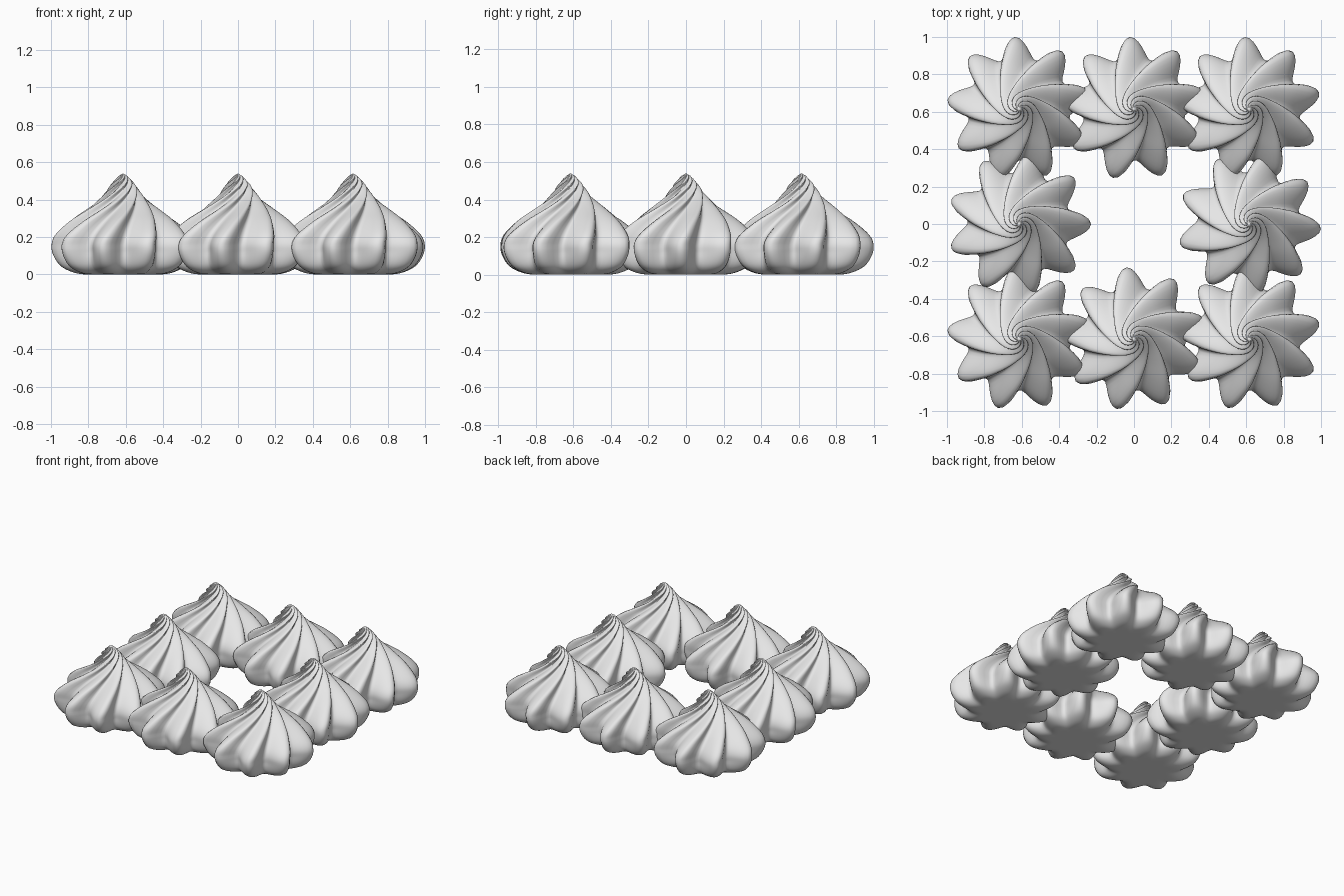
import bpy
import bmesh
import math
from mathutils import Vector

cube = bpy.data.objects.get("Cube")
if cube:
    bpy.data.objects.remove(cube, do_unlink=True)

LOBES = 9
SEGMENTS = LOBES * 12
STEPS = 4          # rings per profile span
BELLY = 0.155      # height of the widest ring
HEIGHT = 0.54

# Ridge outline of one swirl: radius, height
PROFILE = [(0.1, 0), (0.2, 0), (0.27, 0.012), (0.335, 0.045), (0.374, 0.1),
           (0.385, BELLY), (0.363, 0.212), (0.285, 0.285), (0.2, 0.345),
           (0.135, 0.395), (0.098, 0.435), (0.06, 0.488), (0.022, 0.528)]

# One soft colour for everything
cream = bpy.data.materials.new("pale_meringue")
cream.use_nodes = True
cream.diffuse_color = (0.8, 0.8, 0.8, 1)
cream.node_tree.nodes["Principled BSDF"].inputs["Base Color"].default_value = (0.8, 0.8, 0.8, 1)


def smooth_outline(points):
    """Catmull-Rom curve through the points."""
    p = [Vector(q) for q in points]
    p = [p[0]] + p + [p[-1]]
    out = []
    for a, b, c, d in zip(p, p[1:], p[2:], p[3:]):
        for i in range(STEPS):
            t = i / STEPS
            out.append(b + (c - a) * (t / 2)
                       + (2 * a - 5 * b + 4 * c - d) * (t * t / 2)
                       + (3 * b - a - 3 * c + d) * (t ** 3 / 2))
    return out + [p[-1]]


def lobe_height(angle):
    """1 on a ridge, 0 in a groove, leaning slightly to one side."""
    v = LOBES * angle + 0.15
    return 0.5 + 0.5 * math.cos(v - 0.15 * math.cos(v))


def swirl_mesh():
    bm = bmesh.new()
    rings = []
    for radius, z in smooth_outline(PROFILE):
        z = max(z, 0)
        # The grooves stand upright below the belly and wind up towards the tip
        t = max(z - BELLY, 0) / (HEIGHT - BELLY)
        twist = 0.75 * t ** 1.4 + 2.4 * t ** 4
        depth = 0.19 + 0.1 * min(z / 0.12, 1)
        ring = []
        for i in range(SEGMENTS):
            a = math.tau * i / SEGMENTS
            r = radius * (1 - depth * (1 - lobe_height(a)))
            ring.append(bm.verts.new((r * math.cos(a + twist), r * math.sin(a + twist), z)))
        rings.append(ring)
    # Skin between rings, then close the base and the tip
    for low, high in zip(rings, rings[1:]):
        for i in range(SEGMENTS):
            j = (i + 1) % SEGMENTS
            bm.faces.new((low[i], low[j], high[j], high[i]))
    bm.faces.new(rings[0][::-1])
    peak = bm.verts.new((0, 0, HEIGHT))
    for i in range(SEGMENTS):
        bm.faces.new((rings[-1][i], rings[-1][(i + 1) % SEGMENTS], peak))
    for face in bm.faces:
        face.smooth = True
    mesh = bpy.data.meshes.new("swirl")
    bm.to_mesh(mesh)
    bm.free()
    mesh.materials.append(cream)
    return mesh


# Square ring of eight swirls, each with its own turn in degrees
GAP = 0.615
TURNS = {(-1, 0): 0, (1, 0): -4, (0, -1): 16}
ROWS = {-1: "front", 0: "middle", 1: "back"}
COLUMNS = {-1: "right", 0: "centre", 1: "left"}
swirl = swirl_mesh()
for row, row_name in ROWS.items():
    for col, col_name in COLUMNS.items():
        if row == 0 and col == 0:
            continue
        piece = bpy.data.objects.new(f"{row_name}_{col_name}_meringue", swirl)
        piece.location = (col * GAP, row * GAP, 0)
        piece.rotation_euler.z = math.radians(TURNS.get((col, row), 13))
        bpy.context.collection.objects.link(piece)
